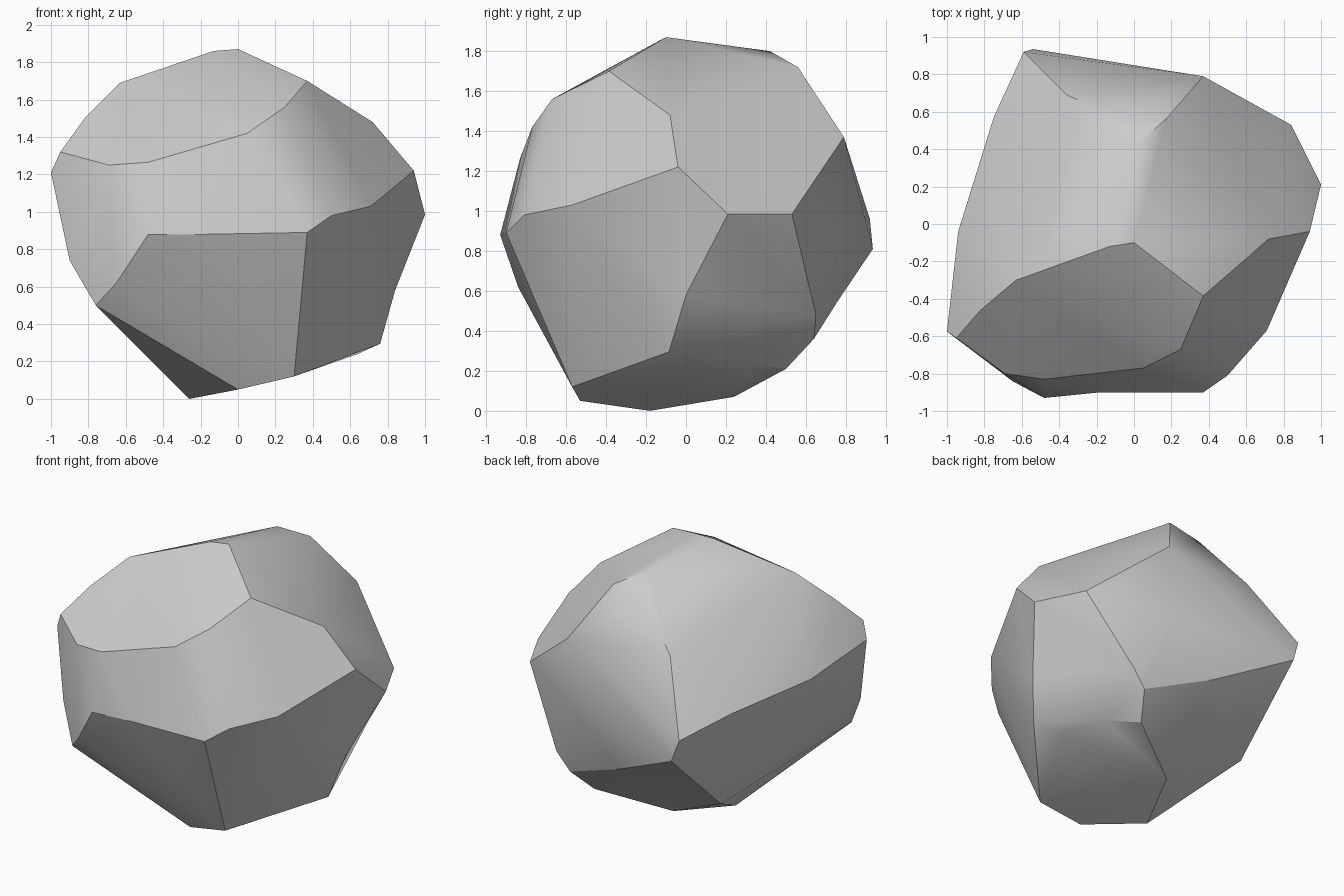
import bpy, bmesh, math
from mathutils import Vector

CENTRE = Vector((0, 0, 0.93))

# Corner points of the chipped boulder, grouped by height
crown = [
    (-.13, -.12, 1.86), (.0, -.10, 1.87), (.01, .42, 1.80), (.17, .56, 1.72),
    (-.07, .56, 1.67), (.37, -.385, 1.70), (-.63, -.30, 1.69), (.72, -.08, 1.48),
    (.25, -.67, 1.56), (.05, -.77, 1.42), (-.48, -.83, 1.265), (-.69, -.80, 1.25),
    (-.95, -.61, 1.32), (-.82, -.46, 1.50), (.37, .79, 1.37), (-.36, .69, 1.41),
]
girdle = [
    (-1.0, -.575, 1.21), (.94, -.04, 1.22), (1.0, .21, .985), (.84, .53, .985),
    (.71, -.57, 1.03), (.50, -.81, .98), (.37, -.90, .89), (-.18, -.90, .88),
    (-.48, -.93, .88), (-.65, -.84, .62), (-.90, -.65, .74), (-.94, -.04, 1.12),
    (-.75, .57, 1.06), (-.59, .92, .96), (-.54, .935, .81), (.31, .79, .87),
]
base = [
    (-.76, -.75, .50), (-.28, -.56, .28), (0, -.53, .05), (.30, -.57, .12),
    (.76, -.085, .295), (.84, 0, .58), (.64, .05, .24), (.52, .33, .24),
    (.36, .50, .21), (.45, .64, .36), (.55, .65, .48), (.12, .64, .48),
    (-.02, .76, .55), (-.55, .40, .31), (-.26, -.18, 0), (-.07, .24, .07),
]


def rounded(p):
    """Pull a corner part-way to a sphere so hollow corners stay on the hull."""
    d = Vector(p) - CENTRE
    return CENTRE + d.normalized() * d.length ** 0.6


# Wrap a skin around the rounded corners, then put the corners back
bm = bmesh.new()
home = {bm.verts.new(rounded(p)): Vector(p) for p in crown + girdle + base}
bmesh.ops.convex_hull(bm, input=list(home))
for v, p in home.items():
    if v.is_valid:
        v.co = p
loose = [v for v in bm.verts if not v.link_faces]
bmesh.ops.delete(bm, geom=loose, context='VERTS')
bmesh.ops.recalc_face_normals(bm, faces=bm.faces)

mesh = bpy.data.meshes.new("boulder")
bm.to_mesh(mesh)
bm.free()
boulder = bpy.data.objects.new("boulder", mesh)
bpy.context.collection.objects.link(boulder)

# Soft shading inside each chipped facet, sharp edges between facets
bpy.context.view_layer.objects.active = boulder
boulder.select_set(True)
bpy.ops.object.shade_smooth_by_angle(angle=math.radians(28))
